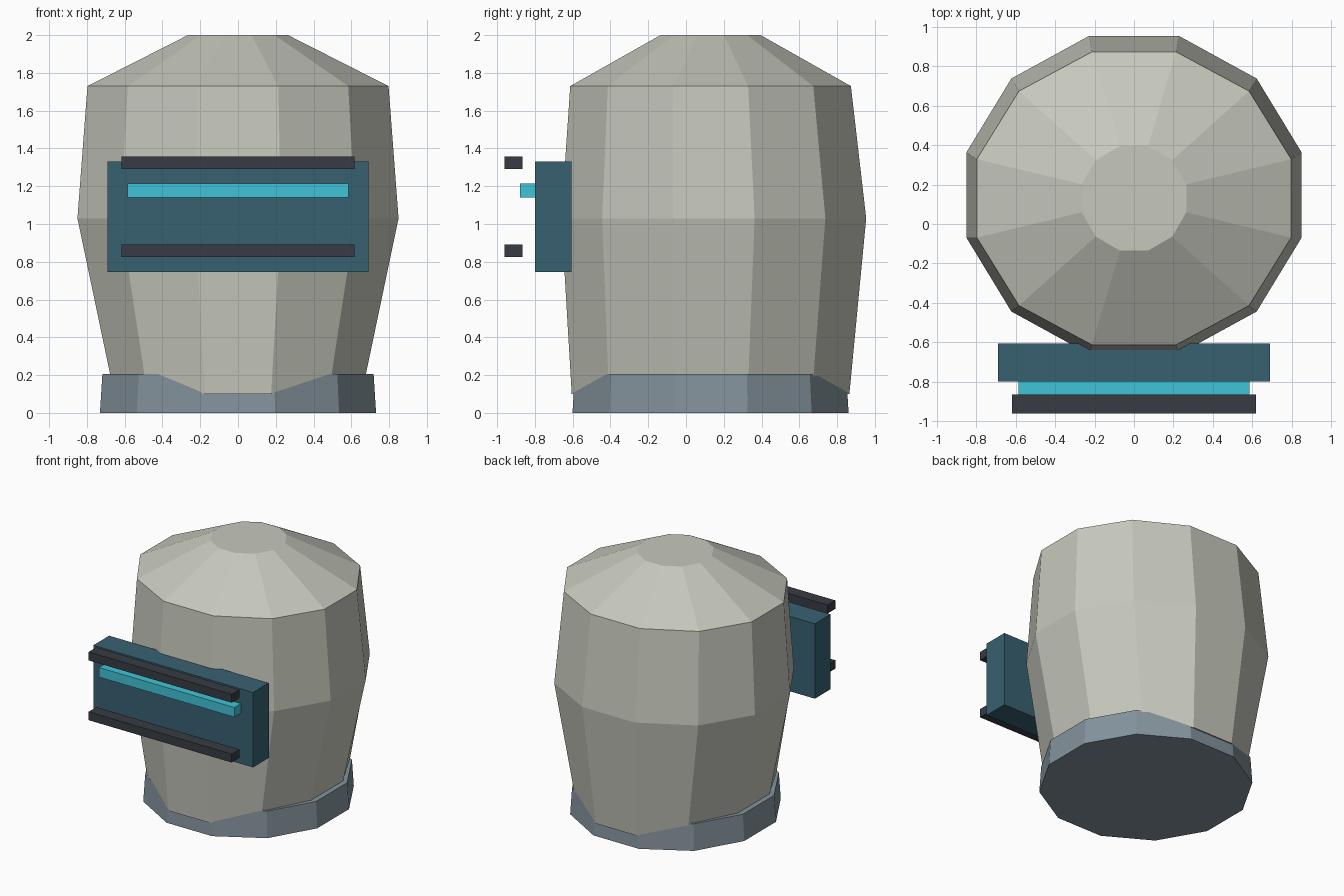
import bpy, bmesh, math

if "Cube" in bpy.data.objects:
    bpy.data.objects.remove(bpy.data.objects["Cube"])

SIDES = 12


def material(name, rgb):
    """Flat colour from 0-255 sRGB values."""
    m = bpy.data.materials.new(name)
    lin = [((c / 255 + 0.055) / 1.055) ** 2.4 for c in rgb]
    m.diffuse_color = (*lin, 1)
    m.use_nodes = True
    m.node_tree.nodes["Principled BSDF"].inputs["Base Color"].default_value = m.diffuse_color
    return m


SHELL = material("warm grey shell", (198, 200, 188))
COLLAR = material("slate collar", (131, 147, 156))
VISOR = material("dark teal visor", (55, 97, 113))
GLOW = material("cyan glow", (64, 196, 214))
RAIL = material("charcoal rail", (55, 60, 67))


def make_object(name, bm, mat):
    bmesh.ops.recalc_face_normals(bm, faces=bm.faces)
    mesh = bpy.data.meshes.new(name)
    bm.to_mesh(mesh)
    bm.free()
    mesh.materials.append(mat)
    obj = bpy.data.objects.new(name, mesh)
    bpy.context.collection.objects.link(obj)
    return obj


def loft(name, rings, mat):
    """Stack of twelve-sided rings: (z, half width, half depth, centre y)."""
    bm = bmesh.new()
    flat = math.cos(math.pi / SIDES)      # flats face the axes
    loops = []
    for z, hx, hy, cy in rings:
        angles = [2 * math.pi * (i + 0.5) / SIDES for i in range(SIDES)]
        loops.append([bm.verts.new((hx / flat * math.cos(a),
                                    cy + hy / flat * math.sin(a), z))
                      for a in angles])
    for low, high in zip(loops, loops[1:]):
        for i in range(SIDES):
            j = (i + 1) % SIDES
            bm.faces.new((low[i], low[j], high[j], high[i]))
    bm.faces.new(loops[0])
    bm.faces.new(loops[-1])
    return make_object(name, bm, mat)


def box(name, half_x, y0, y1, z0, z1, mat):
    bm = bmesh.new()
    bmesh.ops.create_cube(bm, size=1)
    for v in bm.verts:
        v.co = (v.co.x * 2 * half_x,
                (y0 + y1) / 2 + v.co.y * (y1 - y0),
                (z0 + z1) / 2 + v.co.z * (z1 - z0))
    return make_object(name, bm, mat)


# Helmet shell: narrow neck, wide middle, sloped crown
loft("helmet_shell", [(0.10, 0.655, 0.735, 0.13),
                      (1.03, 0.85, 0.807, 0.147),
                      (1.73, 0.797, 0.743, 0.13),
                      (2.00, 0.265, 0.265, 0.13)], SHELL)

# Neck collar
loft("neck_collar", [(0.0, 0.731, 0.731, 0.13),
                     (0.205, 0.718, 0.718, 0.13)], COLLAR)

# Visor block with glowing slit and two guard rails
box("visor", 0.69, -0.80, -0.605, 0.745, 1.33, VISOR)
box("visor_glow", 0.585, -0.88, -0.79, 1.14, 1.215, GLOW)
for name, z0 in (("upper_rail", 1.292), ("lower_rail", 0.825)):
    box(name, 0.618, -0.96, -0.865, z0, z0 + 0.066, RAIL)
